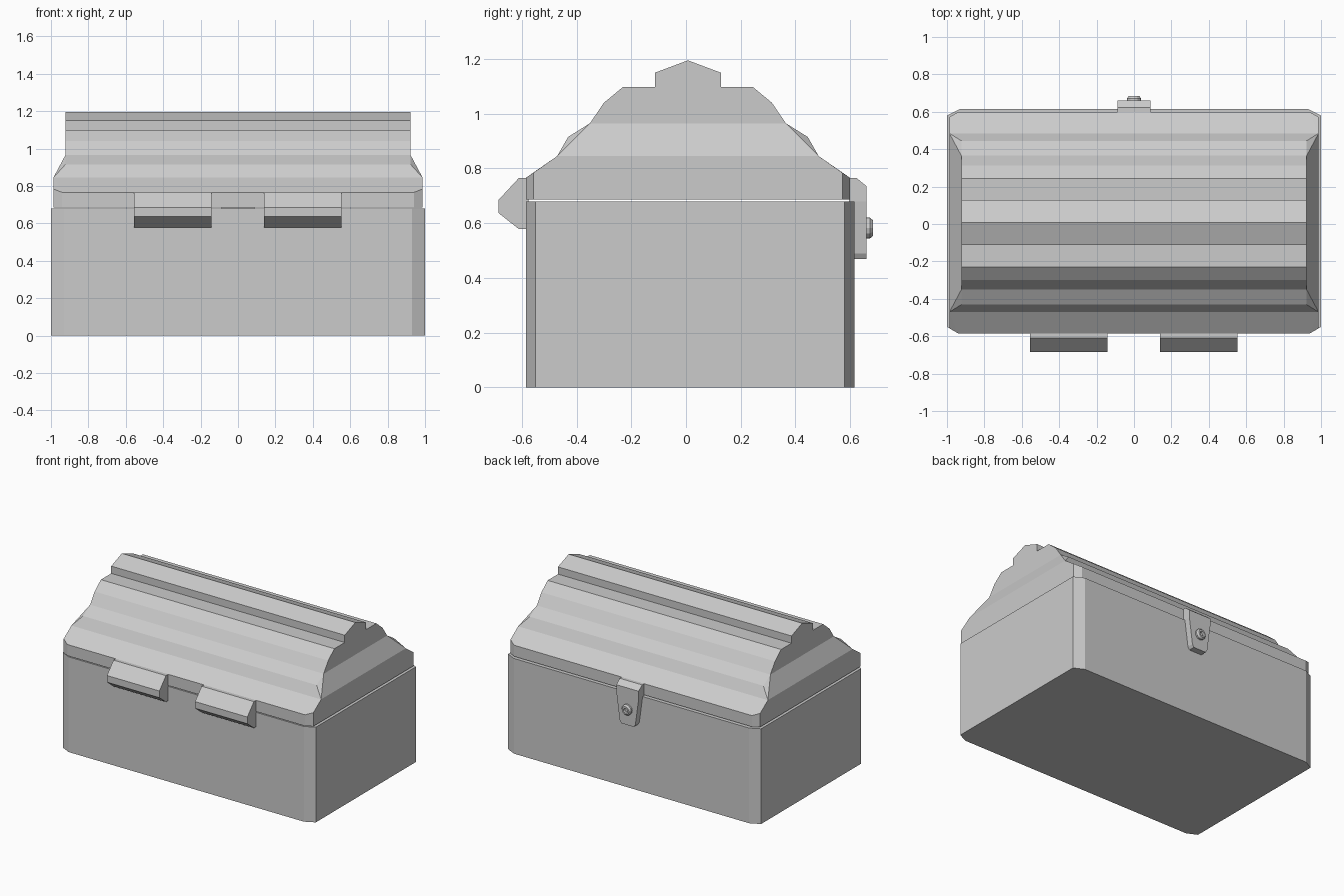
import bpy, bmesh, math
from mathutils import Matrix

if "Cube" in bpy.data.objects:
    bpy.data.objects.remove(bpy.data.objects["Cube"])


def make(name, bm):
    bmesh.ops.remove_doubles(bm, verts=bm.verts, dist=0.0005)
    bmesh.ops.recalc_face_normals(bm, faces=bm.faces)
    me = bpy.data.meshes.new(name)
    bm.to_mesh(me)
    bm.free()
    ob = bpy.data.objects.new(name, me)
    bpy.context.collection.objects.link(ob)
    return ob


def loft(name, rings):
    """Join closed rings of equal length and cap both ends."""
    bm = bmesh.new()
    vs = [[bm.verts.new(p) for p in r] for r in rings]
    n = len(vs[0])
    for a, b in zip(vs, vs[1:]):
        for i in range(n):
            j = (i + 1) % n
            bm.faces.new((a[i], a[j], b[j], b[i]))
    bm.faces.new(vs[0])
    bm.faces.new(vs[-1])
    return make(name, bm)


# box body with chamfered vertical corners
plan = [(-.93, -.585), (.93, -.585), (1, -.55), (1, .58),
        (.93, .615), (-.93, .615), (-1, .58), (-1, -.55)]
loft("chest_body", [[(x, y, z) for x, y in plan] for z in (0, .68)])

# stepped lid: half profile mirrored in y, ends sloped inwards above the rim
MID = .007
half = [(.592, .686), (.592, .766), (.478, .845), (.438, .915), (.358, .965),
        (.307, 1.04), (.237, 1.098), (.12, 1.098), (.12, 1.15)]
prof = ([(MID - y, z) for y, z in half] + [(MID, 1.195)]
        + [(MID + y, z) for y, z in reversed(half)])
n = len(prof)
bm = bmesh.new()
inner, outer = {}, {}
for s in (-1, 1):
    inner[s], outer[s] = [], []
    for i, (y, z) in enumerate(prof):
        k = min(i, n - 1 - i)
        xi = .94 if k < 2 else (.987 if k == 2 else .923)
        v = bm.verts.new((s * xi, y, z))
        inner[s].append(v)
        if k < 2:    # corner chamfer of the rim
            side = math.copysign(.565, y)
            v = bm.verts.new((s * .987, MID + side, z + .018 * k))
        outer[s].append(v)
for i in range(n):
    j = (i + 1) % n
    bm.faces.new((inner[-1][i], inner[-1][j], inner[1][j], inner[1][i]))
for s in (-1, 1):
    a, o = inner[s], outer[s]
    bm.faces.new((a[0], a[1], o[1], o[0]))
    bm.faces.new((a[-1], a[-2], o[-2], o[-1]))
    bm.faces.new((a[1], a[2], o[1]))
    bm.faces.new((a[-2], a[-3], o[-2]))
    bm.faces.new((a[0], a[-1], o[-1], o[0]))
    bm.faces.new((o[0], o[1], o[2], o[-3], o[-2], o[-1]))
    bm.faces.new((a[2], a[3], a[4]))
    bm.faces.new((a[-3], a[-4], a[-5]))
    bm.faces.new((a[2], a[4], a[-5], a[-3]))
    bm.faces.new(a[4:n - 4])
make("lid", bm)

# two hinge blocks on the front
hinge = [(-.575, .766), (-.61, .766), (-.685, .685), (-.685, .637),
         (-.61, .578), (-.575, .578)]
for label, x0, x1 in (("left", -.557, -.142), ("right", .14, .553)):
    loft("hinge_" + label, [[(x, y, z) for y, z in hinge] for x in (x0, x1)])

# tapered hasp on the back with a sloped top
levels = [(.05, .47, .66), (.062, .49, .66), (.088, .68, .66),
          (.088, .735, .66), (.088, .766, .622)]
loft("hasp", [[(-w, .595, z), (w, .595, z), (w, y, z), (-w, y, z)]
              for w, z, y in levels])

# round stud with a hexagonal recess, axis along y
stud = [(.038, .655), (.038, .672), (.028, .684), (.017, .684), (.014, .67)]
ob = loft("hasp_stud", [[(r * math.cos(t), y, .582 + r * math.sin(t))
                         for t in [math.tau * i / 12 for i in range(12)]]
                        for r, y in stud])
